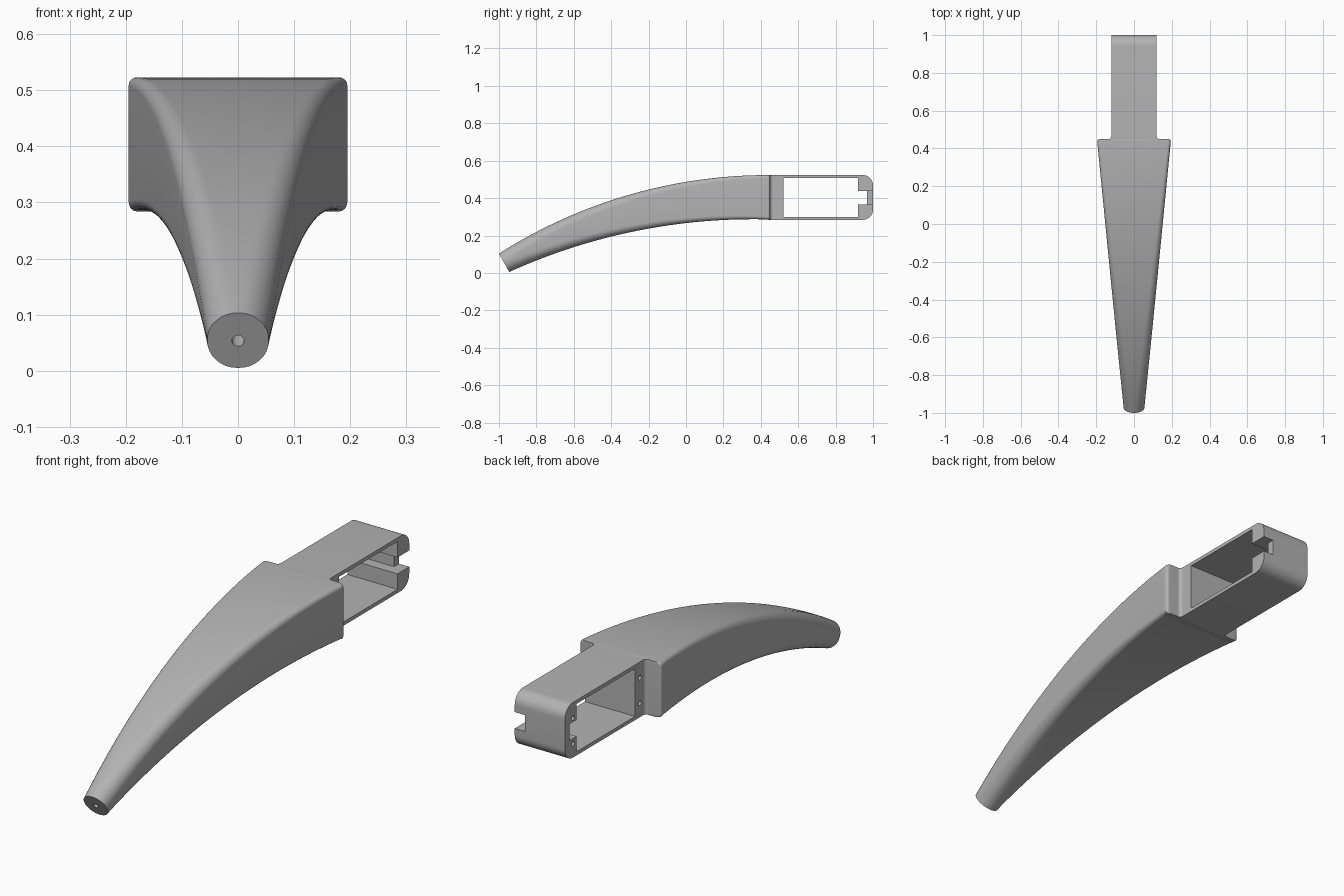
import bpy, bmesh, math
from mathutils import Vector

cube = bpy.data.objects.get("Cube")
if cube:
    bpy.data.objects.remove(cube, do_unlink=True)

grey = bpy.data.materials.new("plain grey")
grey.use_nodes = True
grey.diffuse_color = (0.45, 0.45, 0.45, 1)
grey.node_tree.nodes["Principled BSDF"].inputs["Base Color"].default_value = grey.diffuse_color

TOP, BOTTOM, SHOULDER = 0.523, 0.284, 0.45


def make_object(name, bm):
    bmesh.ops.recalc_face_normals(bm, faces=bm.faces)
    mesh = bpy.data.meshes.new(name)
    bm.to_mesh(mesh)
    bm.free()
    mesh.materials.append(grey)
    obj = bpy.data.objects.new(name, mesh)
    bpy.context.collection.objects.link(obj)
    return obj


def loft(name, rings):
    """Skin a list of equal point rings and cap both ends."""
    bm = bmesh.new()
    loops = [[bm.verts.new(p) for p in ring] for ring in rings]
    n = len(loops[0])
    for a, b in zip(loops, loops[1:]):
        for i in range(n):
            j = (i + 1) % n
            bm.faces.new((a[i], a[j], b[j], b[i]))
    bm.faces.new(loops[0])
    bm.faces.new(loops[-1])
    return make_object(name, bm)


def rounded_rect(w, h, r, seg=8):
    points = []
    for k, (sx, sy) in enumerate(((1, 1), (-1, 1), (-1, -1), (1, -1))):
        for i in range(seg + 1):
            a = math.pi / 2 * (k + i / seg)
            points.append((sx * (w - r) + r * math.cos(a), sy * (h - r) + r * math.sin(a)))
    return points


def box(name, x, y, z):
    ring = [(x[0], y[0]), (x[1], y[0]), (x[1], y[1]), (x[0], y[1])]
    return loft(name, [[(px, py, pz) for px, py in ring] for pz in z])


def rod(name, start, end, radius, seg=24):
    start, end = Vector(start), Vector(end)
    turn = (end - start).to_track_quat("Z", "Y")
    circle = [turn @ Vector((radius * math.cos(a), radius * math.sin(a), 0))
              for a in (2 * math.pi * i / seg for i in range(seg))]
    return loft(name, [[c + p for p in circle] for c in (start, end)])


def cut(obj, cutter):
    mod = obj.modifiers.new("cut", "BOOLEAN")
    mod.operation, mod.solver, mod.object = "DIFFERENCE", "EXACT", cutter
    bpy.context.view_layer.objects.active = obj
    bpy.ops.object.modifier_apply(modifier=mod.name)
    bpy.data.objects.remove(cutter, do_unlink=True)


def arc_z(y, apex_y, apex_z, radius):
    return apex_z - radius + math.sqrt(radius ** 2 - (y - apex_y) ** 2)


def lerp(a, b, t):
    return a + (b - a) * t


# Curved, tapering blade
def section(top, bottom, w, r):
    centre, up = (top + bottom) / 2, (top - bottom) / 2
    h = up.length
    return [centre + Vector((px, 0, 0)) + up.normalized() * pz
            for px, pz in rounded_rect(w, h, min(r, w * 0.99, h * 0.99))]


rings = []
for i in range(49):
    t = i / 48
    ty, by = lerp(-1, 0.438, t), lerp(-0.945, 0.438, t)
    top = Vector((0, ty, arc_z(ty, 0.44, TOP, 2.68)))
    bottom = Vector((0, by, arc_z(by, 0.36, 0.287, 3.16)))
    w = lerp(0.055, 0.195, ((ty + by) / 2 + 0.97) / 1.41)
    rings.append(section(top, bottom, w, lerp(0.056, 0.015, t)))
# rounded shoulder edge
for i in range(1, 6):
    a = math.pi / 2 * i / 5
    y = 0.438 + 0.012 * math.sin(a)
    rings.append(section(Vector((0, y, TOP)), Vector((0, y, BOTTOM)),
                         0.195 - 0.012 * (1 - math.cos(a)), 0.015))
blade = loft("blade", rings)
axis = Vector((0, 0.871, 0.49))
tip = Vector((0, -0.9725, 0.053))
cut(blade, rod("tip_hole_cutter", tip - axis * 0.03, tip + axis * 0.08, 0.011))

# Mounting frame with a rounded far end
profile = [(SHOULDER - 0.004, BOTTOM)]
for start, cz in ((-90, BOTTOM + 0.055), (0, TOP - 0.055)):
    for i in range(11):
        a = math.radians(start + 9 * i)
        profile.append((0.945 + 0.055 * math.cos(a), cz + 0.055 * math.sin(a)))
profile.append((SHOULDER - 0.004, TOP))
frame = loft("mounting_frame", [[(x, y, z) for y, z in profile] for x in (-0.12, 0.12)])
cut(frame, box("window_cutter", (-0.2, 0.2), (0.52, 0.92), (0.3, 0.507)))
cut(frame, box("slot_cutter", (-0.2, 0.2), (0.9, 0.967), (0.367, 0.438)))
cut(frame, box("notch_cutter", (0.07, 0.2), (0.9, 1.1), (0.367, 0.438)))
for y in (0.487, 0.945):
    for z in (0.345, 0.455):
        cut(frame, rod("screw_hole_cutter", (-0.2, y, z), (-0.06, y, z), 0.01))

# Concave fillets where the frame meets the shoulder
for side, name in ((-1, "right_fillet"), (1, "left_fillet")):
    r = 0.014
    ring = [(0.118, SHOULDER - 0.002), (0.12 + r, SHOULDER - 0.002)]
    for i in range(9):
        a = math.pi / 2 * i / 8
        ring.append((0.12 + r - r * math.sin(a), SHOULDER + r - r * math.cos(a)))
    ring.append((0.118, SHOULDER + r))
    loft(name, [[(side * x, y, z) for x, y in ring] for z in (BOTTOM, TOP)])

# Smooth shading with sharp edges kept
for obj in bpy.context.collection.objects:
    if obj.type == "MESH":
        bpy.ops.object.select_all(action="DESELECT")
        obj.select_set(True)
        bpy.context.view_layer.objects.active = obj
        bpy.ops.object.shade_smooth_by_angle(angle=math.radians(30))
